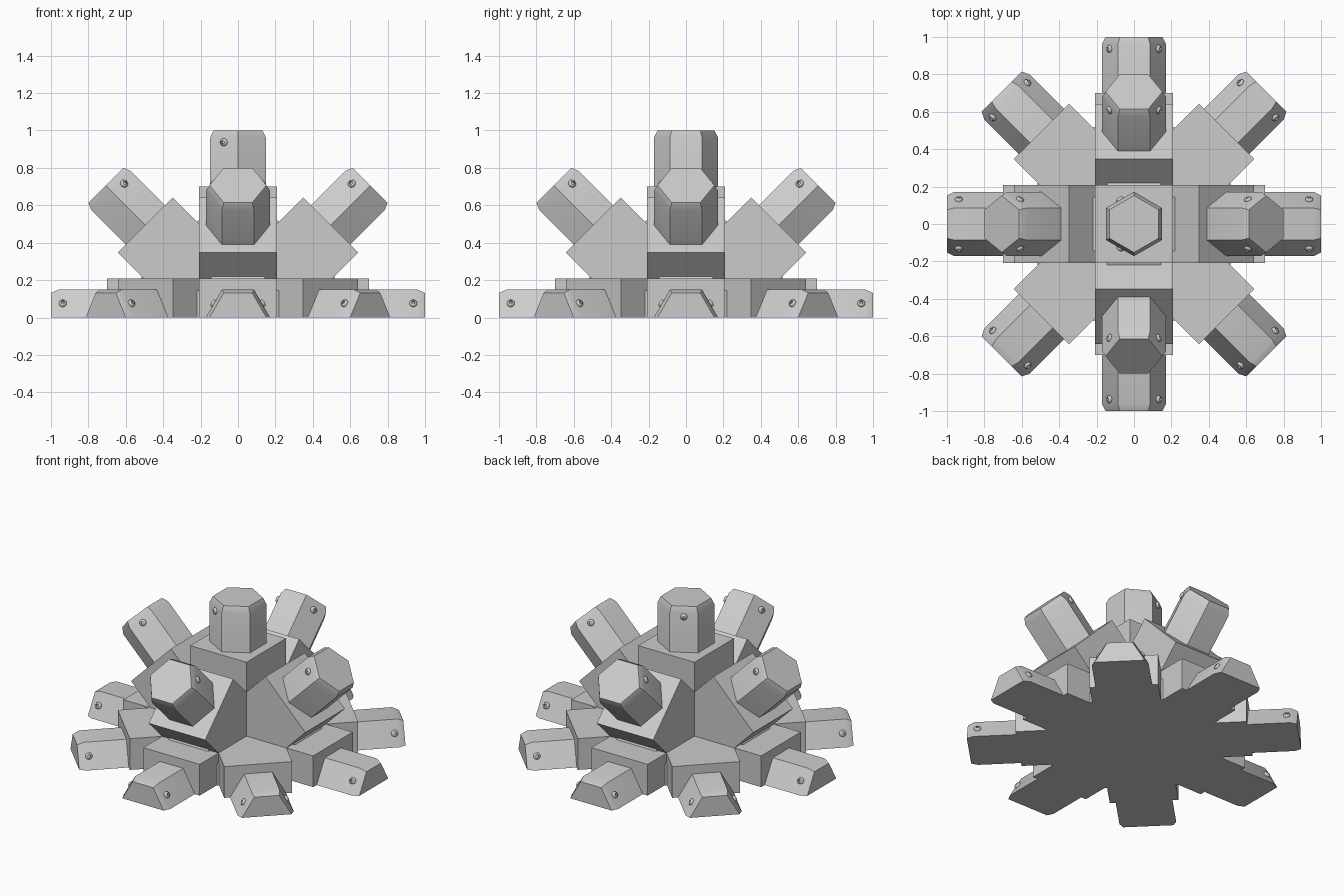
import bpy, bmesh, math
from mathutils import Matrix, Vector

if "Cube" in bpy.data.objects:
    bpy.data.objects.remove(bpy.data.objects["Cube"])

grey = bpy.data.materials.new("plain_grey")
grey.diffuse_color = (0.6, 0.6, 0.6, 1)
grey.use_nodes = True
grey.node_tree.nodes["Principled BSDF"].inputs["Base Color"].default_value = grey.diffuse_color

HEX_R = 0.172            # corner radius of the hexagonal arms
APOTHEM = HEX_R * math.cos(math.pi / 6)


def loft(bm, rings, sides, phase):
    """Stack of (radius, z) polygons joined along local z, capped at both ends."""
    loops = [[bm.verts.new((r * math.cos(phase + 2 * math.pi * i / sides),
                            r * math.sin(phase + 2 * math.pi * i / sides), z))
              for i in range(sides)] for r, z in rings]
    for a, b in zip(loops, loops[1:]):
        for i in range(sides):
            j = (i + 1) % sides
            bm.faces.new((a[i], a[j], b[j], b[i]))
    bm.faces.new(loops[0][::-1])
    bm.faces.new(loops[-1])


def finish(name, bm, mat, angle=30):
    """Place the part, trim it at the ground and shade it."""
    bm.transform(mat)
    if min(v.co.z for v in bm.verts) < -1e-4:
        res = bmesh.ops.bisect_plane(bm, geom=bm.verts[:] + bm.edges[:] + bm.faces[:],
                                     plane_co=(0, 0, 0), plane_no=(0, 0, 1),
                                     dist=1e-5, clear_inner=True)
        cut = [e for e in res["geom_cut"] if isinstance(e, bmesh.types.BMEdge)]
        bmesh.ops.holes_fill(bm, edges=cut, sides=0)
    bmesh.ops.recalc_face_normals(bm, faces=bm.faces[:])
    me = bpy.data.meshes.new(name)
    bm.to_mesh(me)
    bm.free()
    me.materials.append(grey)
    ob = bpy.data.objects.new(name, me)
    bpy.context.collection.objects.link(ob)
    bpy.context.view_layer.objects.active = ob
    ob.select_set(True)
    bpy.ops.object.shade_smooth_by_angle(angle=math.radians(angle))
    ob.select_set(False)


def branch(name, mat):
    # square socket block
    bm = bmesh.new()
    loft(bm, [(0.208 * math.sqrt(2), 0.0), (0.208 * math.sqrt(2), 0.70)], 4, math.pi / 4)
    finish(name + "_block", bm, mat)
    # hexagonal arm with a chamfered tip, corners on local y
    bm = bmesh.new()
    loft(bm, [(HEX_R, 0.4), (HEX_R, 0.96), (HEX_R - 0.02, 1.0)], 6, math.pi / 6)
    finish(name + "_arm", bm, mat)
    # domed bolts with a recessed socket on the two upper slanted faces
    for side, ang in (("a", 120), ("b", 240)):
        a = math.radians(ang)
        out = Vector((math.cos(a), math.sin(a), 0))
        place = (Matrix.Translation(out * APOTHEM + Vector((0, 0, 0.937)))
                 @ out.to_track_quat('Z', 'Y').to_matrix().to_4x4())
        bm = bmesh.new()
        loft(bm, [(0.021, -0.005), (0.021, 0.006), (0.017, 0.012), (0.009, 0.015),
                  (0.008, 0.006)], 12, 0)
        finish(name + "_bolt_" + side, bm, mat @ place, 50)


# one upright branch, four raised at 45 degrees, eight flat on the ground
branch("top", Matrix.Identity(4))
for i in range(8):
    turn = Matrix.Rotation(i * math.pi / 4, 4, 'Z')
    branch(f"ground_{i}", turn @ Matrix.Rotation(math.pi / 2, 4, 'Y'))
    if i % 2 == 0:
        branch(f"raised_{i}", turn @ Matrix.Rotation(math.pi / 4, 4, 'Y'))

# three crossing hub discs that just show in the valleys between blocks
for axis, rot in (("x", Matrix.Rotation(math.pi / 2, 4, 'Y')),
                  ("y", Matrix.Rotation(math.pi / 2, 4, 'X')),
                  ("z", Matrix.Identity(4))):
    bm = bmesh.new()
    loft(bm, [(0.56, -0.145), (0.56, 0.145)], 32, 0)
    finish("hub_disc_" + axis, bm, rot)
